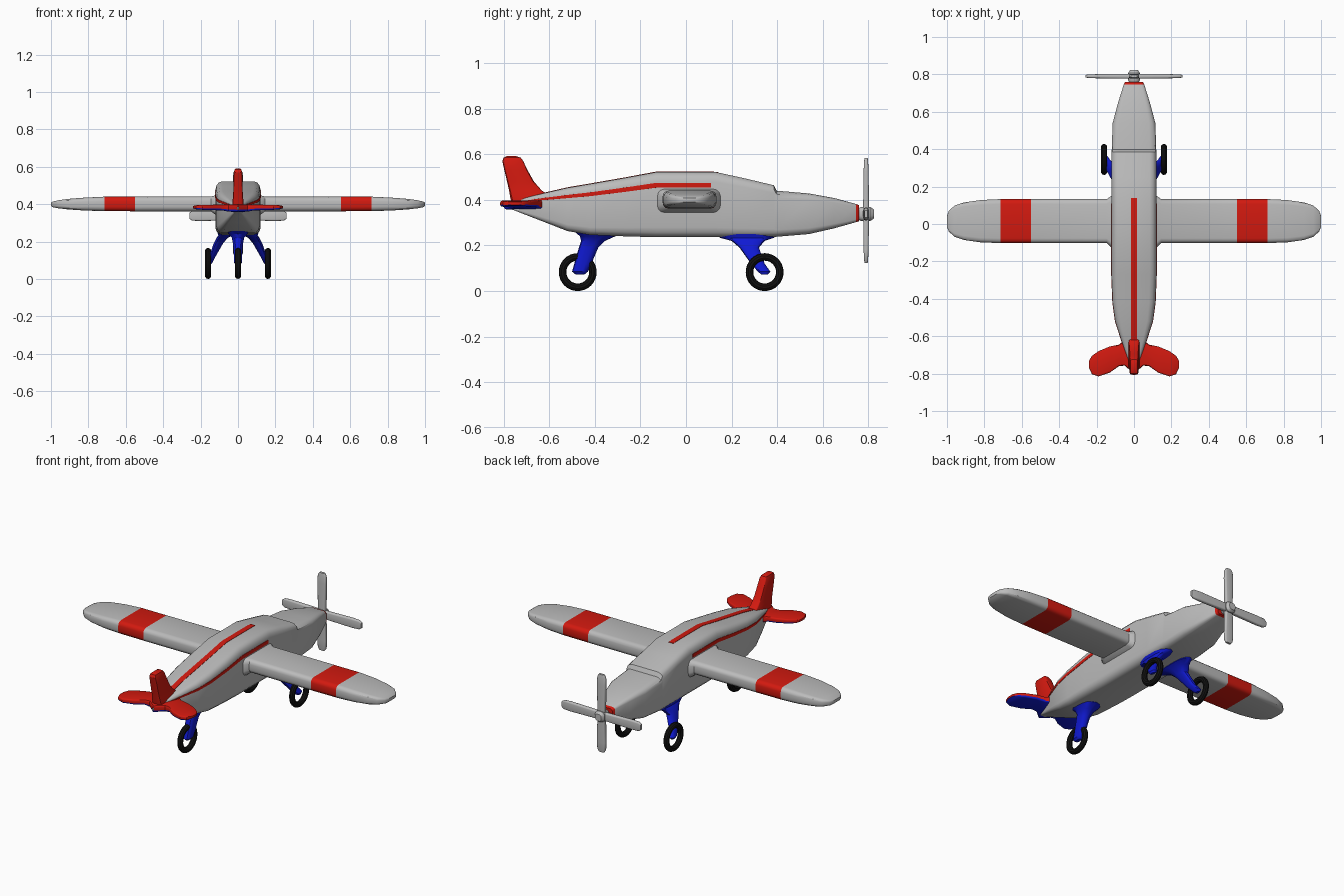
import bpy, bmesh
from math import pi, sin, cos, radians
from mathutils import Vector


def material(name, rgb):
    m = bpy.data.materials.new(name)
    m.diffuse_color = (*rgb, 1)
    return m


RED = material("red", (0.65, 0.01, 0.005))
BLUE = material("blue", (0.005, 0.01, 0.65))
BLACK = material("black", (0.006, 0.006, 0.006))
GREY = material("grey", (0.5, 0.5, 0.5))


def finish(name, bm, mats=(), paint=None):
    bmesh.ops.recalc_face_normals(bm, faces=bm.faces)
    bm.normal_update()
    if paint:
        for f in bm.faces:
            f.material_index = paint(f.calc_center_median(), f.normal)
    me = bpy.data.meshes.new(name)
    bm.to_mesh(me)
    bm.free()
    for m in mats:
        me.materials.append(m)
    ob = bpy.data.objects.new(name, me)
    bpy.context.collection.objects.link(ob)
    return ob


def section(ca, cb, n=4):
    """Rounded square from -1 to 1; ca and cb are the corner sizes."""
    pts = []
    for q, (sa, sb) in enumerate([(1, 1), (-1, 1), (-1, -1), (1, -1)]):
        for i in range(n):
            t = (q + i / (n - 1)) * pi / 2
            pts.append((sa * (1 - ca) + ca * cos(t), sb * (1 - cb) + cb * sin(t)))
    return pts


def loft(name, axis, stations, ca, cb, mats=(), paint=None, side=1):
    """Skin through stations (position, a0, a1, b0, b1) along an axis."""
    bm = bmesh.new()
    rings = []
    for p, a0, a1, b0, b1 in stations:
        ring = []
        for u, v in section(ca, cb):
            a = (a0 + a1) / 2 + u * (a1 - a0) / 2
            b = (b0 + b1) / 2 + v * (b1 - b0) / 2
            co = {"x": (p, a, b), "y": (a, p, b), "z": (a, b, p)}[axis]
            ring.append(bm.verts.new((side * co[0], co[1], co[2])))
        rings.append(ring)
    for r, s in zip(rings, rings[1:]):
        for i in range(len(r)):
            j = (i + 1) % len(r)
            bm.faces.new((r[i], r[j], s[j], s[i]))
    bm.faces.new(rings[0])
    bm.faces.new(rings[-1])
    bmesh.ops.remove_doubles(bm, verts=bm.verts, dist=1e-5)
    return finish(name, bm, mats, paint)


# Fuselage: y, half width, bottom, top
BODY = [(-0.80, 0.004, 0.372, 0.384), (-0.70, 0.04, 0.333, 0.41),
        (-0.62, 0.068, 0.302, 0.43), (-0.52, 0.10, 0.263, 0.453),
        (-0.42, 0.114, 0.246, 0.47), (-0.27, 0.12, 0.24, 0.496),
        (-0.13, 0.12, 0.236, 0.522), (0.13, 0.12, 0.236, 0.522),
        (0.25, 0.12, 0.236, 0.496), (0.385, 0.12, 0.238, 0.464),
        (0.397, 0.119, 0.238, 0.44), (0.54, 0.114, 0.25, 0.428),
        (0.65, 0.085, 0.275, 0.408), (0.745, 0.055, 0.302, 0.382),
        (0.76, 0.048, 0.306, 0.376)]
loft("fuselage", "y", [(y, -w, w, b, t) for y, w, b, t in BODY], 0.3, 0.3,
     [GREY, RED], lambda c, n: int(c.y > 0.745))


def body_at(y):
    for p, q in zip(BODY, BODY[1:]):
        if y <= q[0]:
            f = (y - p[0]) / (q[0] - p[0])
            return [p[i] + f * (q[i] - p[i]) for i in (1, 2, 3)]


# Painted stripes, thin strips laid on the fuselage
stripe_ys = [s[0] for s in BODY if -0.75 < s[0] < 0.1] + [0.11]
top, flank = [], []
for y in stripe_ys:
    w, b, t = body_at(y)
    h = min(0.016, w * 0.6)
    top.append((y, -h, h, t - 0.006, t + 0.002))
    mid, half = (b + t) / 2, (t - b) / 2
    flank.append((y, w - 0.006, w + 0.002, mid + 0.52 * half, mid + 0.67 * half))
top.append((0.14, -0.016, 0.016, 0.51, 0.522))
loft("top_stripe", "y", top, 0.05, 0.05, [RED])
for side, label in ((1, "right"), (-1, "left")):
    loft(label + "_side_stripe", "y", flank, 0.05, 0.05, [RED], side=side)

    # Wing with flared root and a red band
    loft(label + "_wing", "x", [
        (0.08, -0.135, 0.165, 0.335, 0.45), (0.122, -0.125, 0.15, 0.345, 0.447),
        (0.145, -0.102, 0.133, 0.362, 0.441), (0.55, -0.102, 0.133, 0.362, 0.44),
        (0.715, -0.102, 0.133, 0.363, 0.44), (0.82, -0.098, 0.128, 0.366, 0.435),
        (0.91, -0.085, 0.115, 0.372, 0.428), (0.96, -0.068, 0.098, 0.378, 0.421),
        (0.99, -0.04, 0.07, 0.384, 0.414), (1.0, -0.015, 0.045, 0.39, 0.408)],
        0.22, 0.6, [GREY, RED], lambda c, n: int(0.55 < abs(c.x) < 0.715), side)

    # Tailplane, red above and blue below
    loft(label + "_tailplane", "x", [
        (0.0, -0.80, -0.58, 0.358, 0.398), (0.05, -0.757, -0.62, 0.36, 0.398),
        (0.08, -0.76, -0.645, 0.366, 0.397), (0.13, -0.795, -0.655, 0.368, 0.397),
        (0.19, -0.815, -0.68, 0.37, 0.396), (0.225, -0.803, -0.705, 0.373, 0.394),
        (0.24, -0.77, -0.73, 0.378, 0.39)],
        0.12, 0.6, [RED, BLUE], lambda c, n: int(n.z < -0.15), side)

    # Main landing leg
    loft(label + "_main_leg", "z", [
        (0.25, 0.03, 0.11, 0.13, 0.40), (0.233, 0.03, 0.105, 0.15, 0.385),
        (0.22, 0.055, 0.115, 0.20, 0.345), (0.19, 0.08, 0.13, 0.235, 0.32),
        (0.12, 0.12, 0.155, 0.285, 0.345), (0.085, 0.138, 0.17, 0.315, 0.37),
        (0.073, 0.15, 0.165, 0.33, 0.36)], 0.9, 0.7, [BLUE], side=side)

# Tail fin
loft("tail_fin", "z", [
    (0.385, -0.03, 0.03, -0.765, -0.55), (0.415, -0.03, 0.03, -0.772, -0.59),
    (0.44, -0.026, 0.026, -0.776, -0.632), (0.48, -0.025, 0.025, -0.785, -0.667),
    (0.53, -0.024, 0.024, -0.797, -0.695), (0.57, -0.022, 0.022, -0.806, -0.714),
    (0.585, -0.018, 0.018, -0.80, -0.725), (0.592, -0.01, 0.01, -0.785, -0.745)],
    0.6, 0.15, [RED])

# Rear landing leg
loft("rear_leg", "z", [
    (0.27, -0.075, 0.075, -0.50, -0.31), (0.24, -0.05, 0.05, -0.465, -0.31),
    (0.22, -0.033, 0.033, -0.46, -0.355), (0.19, -0.027, 0.027, -0.47, -0.385),
    (0.12, -0.022, 0.022, -0.49, -0.415), (0.085, -0.02, 0.02, -0.50, -0.43),
    (0.073, -0.01, 0.01, -0.485, -0.445)], 0.9, 0.7, [BLUE])

# Wheels: open black rings
for name, x, y in (("right_wheel", 0.16, 0.345), ("left_wheel", -0.16, 0.345),
                   ("rear_wheel", 0, -0.475)):
    bpy.ops.mesh.primitive_torus_add(
        location=(x, y, 0.083), rotation=(0, pi / 2, 0), major_radius=0.0665,
        minor_radius=0.0165, major_segments=32, minor_segments=10)
    bpy.context.object.name = name
    bpy.context.object.data.materials.append(BLACK)

# Propeller: two crossed blades and a hub
PY, PZ = 0.79, 0.338


def blade(lo, hi):
    ends = [(0, 0.016, 0.007), (0.015, 0.026, 0.009), (0.06, 0.028, 0.011)]
    return ([(lo + d, w, t) for d, w, t in ends] + [((lo + hi) / 2, 0.023, 0.013)]
            + [(hi - d, w, t) for d, w, t in reversed(ends)])


loft("horizontal_blade", "x", [(p, PY - t, PY + t, PZ - w, PZ + w)
                               for p, w, t in blade(-0.26, 0.26)], 0.7, 0.3, [GREY])
loft("vertical_blade", "z", [(p, -w, w, PY - t, PY + t)
                             for p, w, t in blade(0.123, 0.583)], 0.3, 0.7, [GREY])
loft("propeller_hub", "y", [(y, -r, r, PZ - r, PZ + r) for y, r in
                            ((0.75, 0.022), (0.768, 0.031), (0.808, 0.031), (0.824, 0.02))],
     0.7, 0.7, [GREY])

# Smooth shading with sharp edges kept
bpy.ops.object.select_all(action="SELECT")
bpy.context.view_layer.objects.active = bpy.data.objects["fuselage"]
bpy.ops.object.shade_smooth_by_angle(angle=radians(32))
